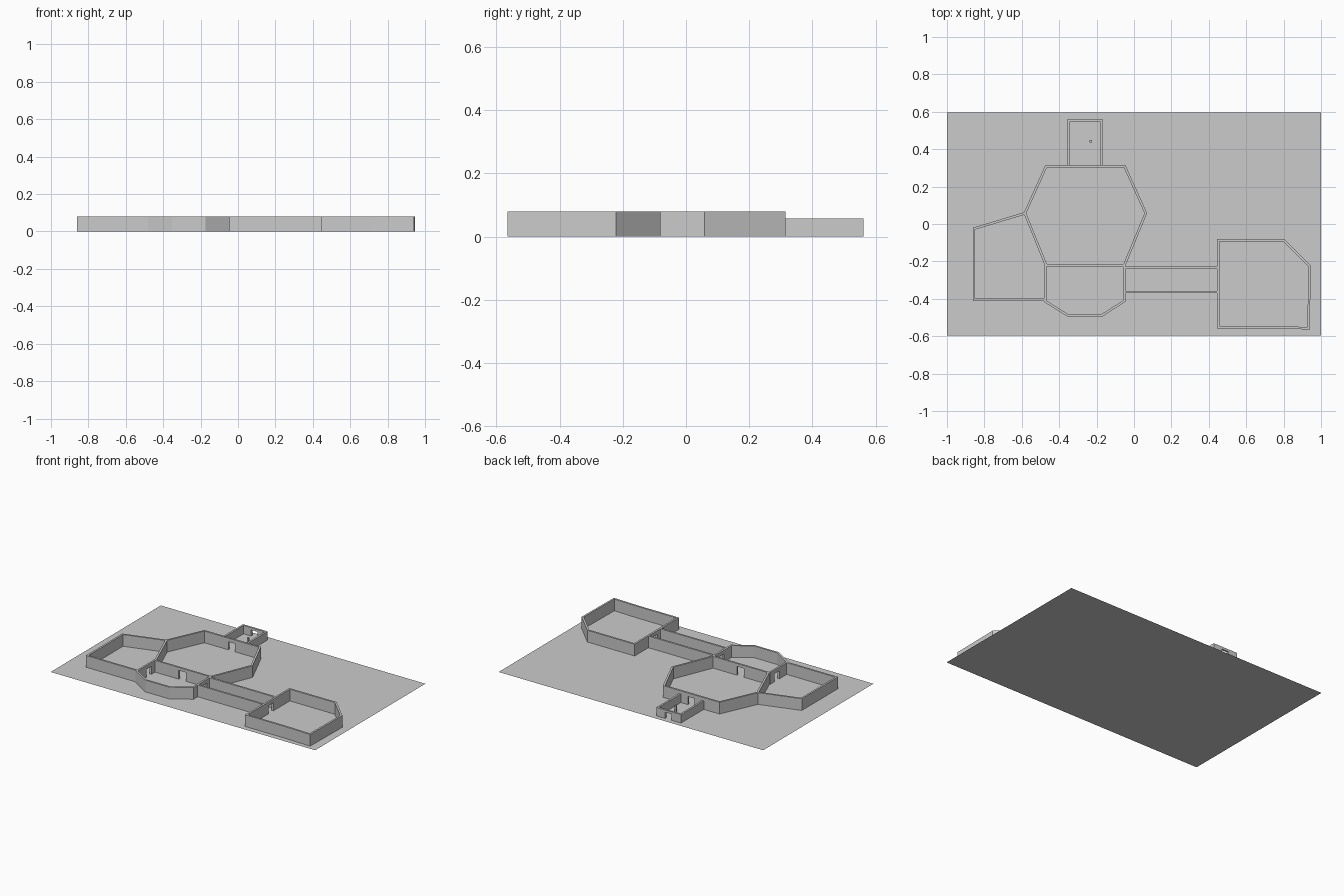
import bpy, bmesh
from mathutils import Vector

if "Cube" in bpy.data.objects:
    bpy.data.objects.remove(bpy.data.objects["Cube"])

T = 0.013   # wall thickness
H = 0.08    # wall height


def make_object(name, bm):
    bmesh.ops.recalc_face_normals(bm, faces=bm.faces)
    mesh = bpy.data.meshes.new(name)
    bm.to_mesh(mesh)
    bm.free()
    ob = bpy.data.objects.new(name, mesh)
    bpy.context.collection.objects.link(ob)
    return ob


def box(name, x0, x1, y0, y1, z0, z1):
    bm = bmesh.new()
    bmesh.ops.create_cube(bm, size=1)
    for v in bm.verts:
        v.co = ((x0 + x1) / 2 + v.co.x * (x1 - x0),
                (y0 + y1) / 2 + v.co.y * (y1 - y0),
                (z0 + z1) / 2 + v.co.z * (z1 - z0))
    return make_object(name, bm)


def wall(name, outline, closed=False, height=H, doors=()):
    """Mitred wall: outline is the outer face, counter-clockwise; doors are boxes to cut."""
    pts = [Vector(p) for p in outline]
    n = len(pts)
    inner = []
    for i, p in enumerate(pts):
        normals = []
        if closed or i > 0:
            d = (p - pts[i - 1]).normalized()
            normals.append(Vector((-d.y, d.x)))
        if closed or i < n - 1:
            d = (pts[(i + 1) % n] - p).normalized()
            normals.append(Vector((-d.y, d.x)))
        m = sum(normals, Vector((0, 0))).normalized()
        inner.append(p + m * (T / m.dot(normals[0])))
    bm = bmesh.new()
    rings = [[bm.verts.new((a.x, a.y, 0)), bm.verts.new((b.x, b.y, 0)),
              bm.verts.new((b.x, b.y, height)), bm.verts.new((a.x, a.y, height))]
             for a, b in zip(pts, inner)]
    for i in range(n if closed else n - 1):
        r, s = rings[i], rings[(i + 1) % n]
        for k in range(4):
            bm.faces.new((r[k], s[k], s[(k + 1) % 4], r[(k + 1) % 4]))
    if not closed:
        bm.faces.new(rings[0])
        bm.faces.new(rings[-1])
    ob = make_object(name, bm)
    # doorways
    for x0, x1, y0, y1, top in doors:
        cutter = box("door_cutter", x0, x1, y0, y1, -0.02, top)
        mod = ob.modifiers.new("doorway", 'BOOLEAN')
        mod.operation = 'DIFFERENCE'
        mod.solver = 'EXACT'
        mod.object = cutter
        bpy.context.view_layer.objects.active = ob
        bpy.ops.object.modifier_apply(modifier=mod.name)
        bpy.data.objects.remove(cutter)
    return ob


# flat site
bm = bmesh.new()
bm.faces.new([bm.verts.new((x, y, 0)) for x, y in
              ((-1, -0.595), (1, -0.595), (1, 0.595), (-1, 0.595))])
make_object("ground_sheet", bm)

# central hexagonal hall
wall("hexagon_hall",
     [(-0.475, -0.226), (-0.047, -0.226), (0.07, 0.058),
      (-0.046, 0.315), (-0.474, 0.315), (-0.59, 0.058)], closed=True,
     doors=[(-0.285, -0.235, 0.28, 0.35, 0.055),
            (-0.29, -0.235, -0.26, -0.19, 0.06)])

# left room
wall("left_room", [(-0.58, 0.065), (-0.862, -0.02), (-0.862, -0.412), (-0.48, -0.412)])

# front bay room
wall("front_bay",
     [(-0.482, -0.22), (-0.482, -0.416), (-0.353, -0.497),
      (-0.173, -0.497), (-0.046, -0.416), (-0.046, -0.22)],
     doors=[(-0.51, -0.45, -0.32, -0.265, 0.055),
            (-0.08, -0.02, -0.325, -0.27, 0.055)])

# corridor walls
wall("corridor_front_wall", [(-0.047, -0.37), (0.446, -0.37)])
wall("corridor_back_wall", [(0.446, -0.228), (-0.047, -0.228)])

# right room
wall("right_room",
     [(0.444, -0.558), (0.73, -0.558), (0.94, -0.564), (0.945, -0.222),
      (0.802, -0.08), (0.444, -0.08)], closed=True,
     doors=[(0.42, 0.48, -0.325, -0.27, 0.055)])

# small lower entrance room
wall("entrance_room", [(-0.168, 0.314), (-0.168, 0.561), (-0.355, 0.561), (-0.355, 0.314)],
     height=0.058, doors=[(-0.285, -0.235, 0.53, 0.6, 0.042)])
box("entrance_post", -0.238, -0.225, 0.435, 0.448, 0, 0.045)
